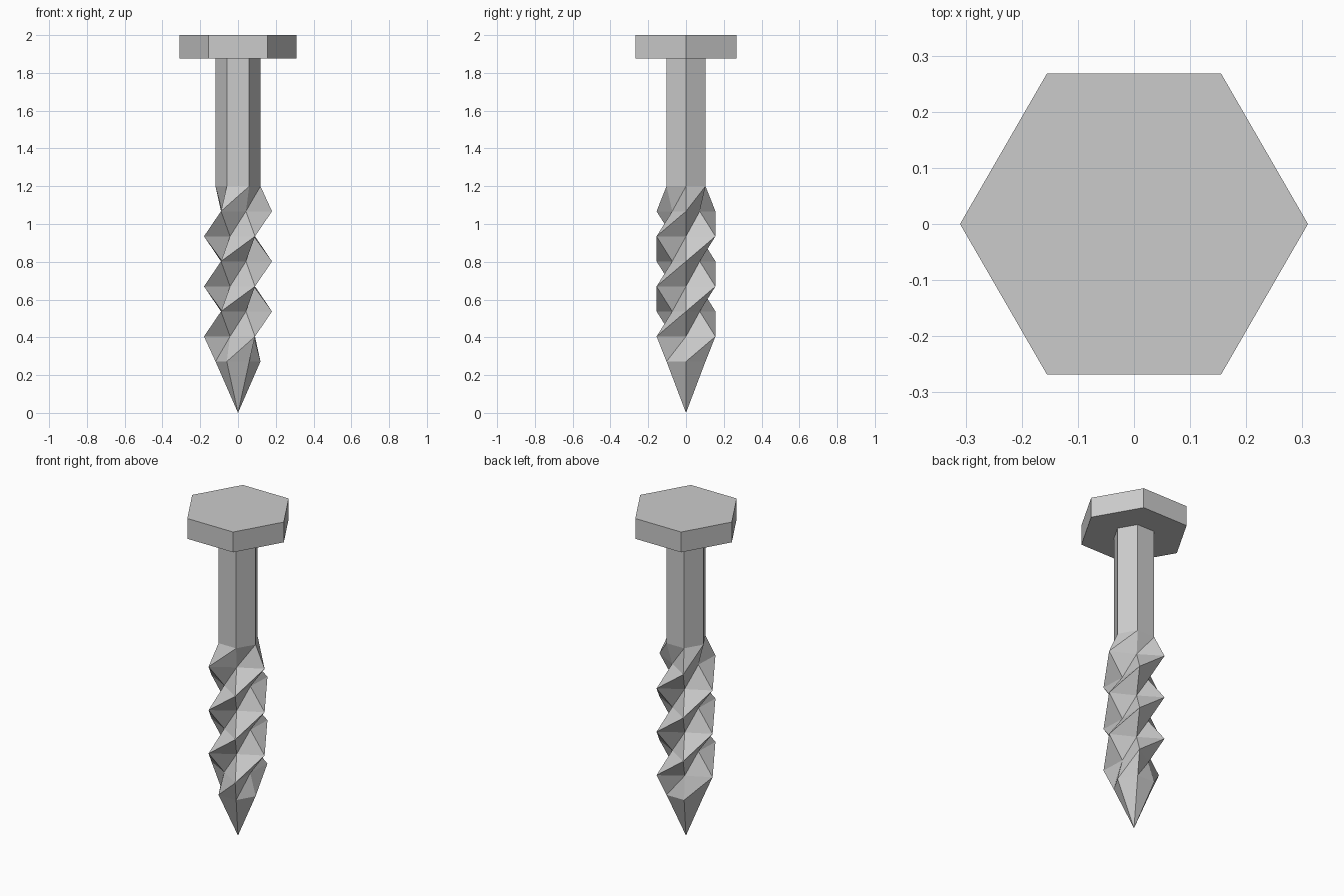
import bpy
import bmesh
from math import cos, sin, pi

if "Cube" in bpy.data.objects:
    bpy.data.objects.remove(bpy.data.objects["Cube"])

SIDES = 6


def make_object(name, bm):
    bmesh.ops.recalc_face_normals(bm, faces=bm.faces)
    mesh = bpy.data.meshes.new(name)
    bm.to_mesh(mesh)
    bm.free()
    obj = bpy.data.objects.new(name, mesh)
    bpy.context.collection.objects.link(obj)
    return obj


def ring(bm, z, r_even, r_odd):
    """Six-point ring whose radius alternates between two values."""
    verts = []
    for i in range(SIDES):
        r = r_odd if i % 2 else r_even
        a = i * 2 * pi / SIDES
        verts.append(bm.verts.new((r * cos(a), r * sin(a), z)))
    return verts


# hexagonal head
bm = bmesh.new()
low, high = ring(bm, 1.876, 0.31, 0.31), ring(bm, 2.0, 0.31, 0.31)
bm.faces.new(low)
bm.faces.new(high)
for i in range(SIDES):
    j = (i + 1) % SIDES
    bm.faces.new((low[i], low[j], high[j], high[i]))
make_object("bolt_head", bm)

# plain shank, then twisted thread, then point
R, CREST, ROOT = 0.119, 0.18, 0.084
TOP, BOTTOM, STEPS = 1.2, 0.272, 7
bm = bmesh.new()
cap = ring(bm, 1.876, R, R)
bm.faces.new(cap)
rings = [ring(bm, TOP, R, R)]
for k in range(1, STEPS):
    z = TOP + (BOTTOM - TOP) * k / STEPS
    radii = (CREST, ROOT) if k % 2 else (ROOT, CREST)
    rings.append(ring(bm, z, *radii))
rings.append(ring(bm, BOTTOM, R, R))
tip = bm.verts.new((0, 0, 0))

for i in range(SIDES):
    j = (i + 1) % SIDES
    bm.faces.new((rings[0][i], rings[0][j], cap[j], cap[i]))
    # diagonals run from each crest to the next one, forming the spiral ridges
    for up, dn in zip(rings, rings[1:]):
        bm.faces.new((dn[i], up[j], up[i]))
        bm.faces.new((dn[i], dn[j], up[j]))
    bm.faces.new((tip, rings[-1][j], rings[-1][i]))
make_object("threaded_shank", bm)
